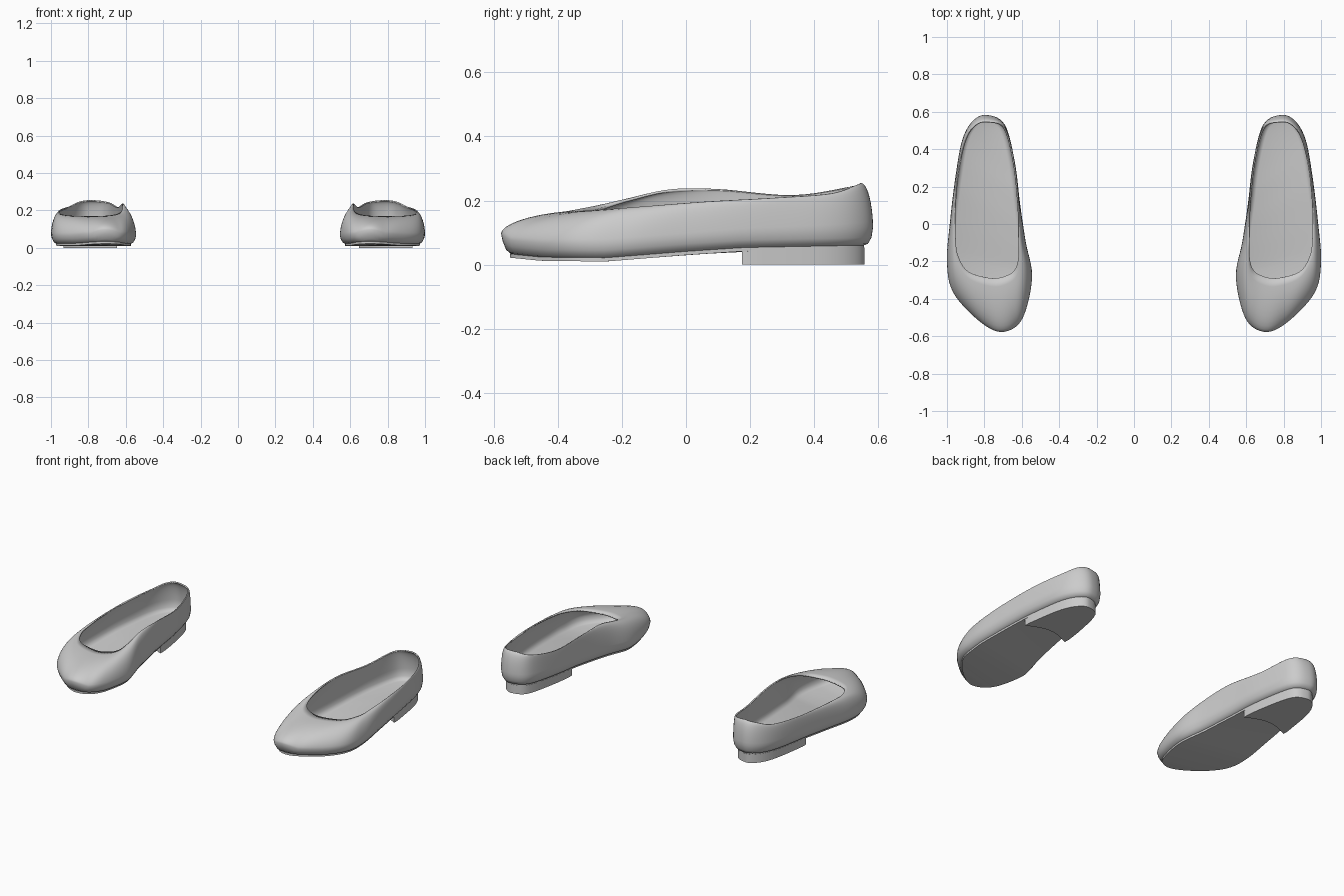
import bpy, bmesh, math
from mathutils import Vector

cube = bpy.data.objects.get("Cube")
if cube:
    bpy.data.objects.remove(cube)

N = 96  # points around each ring

# One flat grey for the whole pair
grey = bpy.data.materials.new("light grey")
grey.use_nodes = True
grey.diffuse_color = (0.6, 0.6, 0.6, 1)
grey.node_tree.nodes["Principled BSDF"].inputs["Base Color"].default_value = (0.6, 0.6, 0.6, 1)

# Widest outline of the left shoe: heel, outer side, toe, inner side
outline = [(.785, .583), (.86, .553), (.918, .45), (.955, .25), (.985, 0), (1, -.2),
           (.97, -.36), (.85, -.5), (.73, -.575), (.63, -.548), (.575, -.45),
           (.545, -.27), (.578, -.1), (.608, .1), (.637, .33), (.69, .53)]
# Edge of the foot opening, matched point for point
opening = [(.775, .545, .255), (.845, .53, .248), (.9, .45, .222), (.94, .28, .209),
           (.955, .08, .198), (.953, -.08, .186), (.94, -.17, .178), (.885, -.255, .171),
           (.76, -.29, .169), (.68, -.275, .174), (.635, -.24, .186), (.618, -.17, .208),
           (.618, -.05, .235), (.617, .1, .236), (.64, .33, .217), (.69, .51, .243)]
# Underside height along the shoe (y, z)
arch = [(-.58, .045), (-.55, .022), (-.45, .012), (-.25, .01), (-.1, .022),
        (0, .03), (.18, .042), (.6, .05)]


def sole_z(y):
    for (y0, z0), (y1, z1) in zip(arch, arch[1:]):
        if y <= y1:
            return z0 + (z1 - z0) * max(0, y - y0) / (y1 - y0)
    return arch[-1][1]


def smooth_loop(points):
    """Closed Catmull-Rom curve through the points, N samples."""
    pts = [Vector(p).to_3d() for p in points]
    n, out = len(pts), []
    for k in range(N):
        i, t = divmod(k * n / N, 1)
        a, b, c, d = (pts[(int(i) + o) % n] for o in (-1, 0, 1, 2))
        out.append(b + (c - a) * (t / 2) + (2 * a - 5 * b + 4 * c - d) * (t * t / 2)
                   + (3 * b - a - 3 * c + d) * (t ** 3 / 2))
    return out


def inset(ring, amount):
    out = []
    for i, p in enumerate(ring):
        t = (ring[(i + 1) % N] - ring[i - 1]).normalized()
        out.append(p + Vector((t.y, -t.x, 0)) * amount)
    return out


def lifted(ring, rise):
    return [Vector((p.x, p.y, sole_z(p.y) + rise)) for p in ring]


def cap(bm, ring):
    """Close a ring with strips running across the shoe."""
    h = N // 2
    for j in range(h):
        quad = [ring[j], ring[j + 1], ring[(N - j - 1) % N], ring[(N - j) % N]]
        bm.faces.new(list(dict.fromkeys(quad)))


def finish(name, bm, thickness=0, angle=40):
    bmesh.ops.recalc_face_normals(bm, faces=bm.faces)
    mesh = bpy.data.meshes.new(name)
    bm.to_mesh(mesh)
    bm.free()
    mesh.materials.append(grey)
    obj = bpy.data.objects.new(name, mesh)
    bpy.context.collection.objects.link(obj)
    bpy.ops.object.select_all(action='DESELECT')
    obj.select_set(True)
    bpy.context.view_layer.objects.active = obj
    bpy.ops.object.shade_smooth_by_angle(angle=math.radians(angle))
    if thickness:
        obj.modifiers.new("lining", 'SOLIDIFY').thickness = thickness
    obj.modifiers.new("pair", 'MIRROR').use_mirror_merge = False


def loft(name, rings, top=False, thickness=0, angle=40):
    bm = bmesh.new()
    loops = [[bm.verts.new(p) for p in r] for r in rings]
    for a, b in zip(loops, loops[1:]):
        for i in range(N):
            j = (i + 1) % N
            bm.faces.new((a[i], a[j], b[j], b[i]))
    cap(bm, loops[0])
    if top:
        cap(bm, loops[-1])
    finish(name, bm, thickness, angle)


wide = smooth_loop(outline)
rim = smooth_loop(opening)

# Upper: rounded sides rolling in to the rim, with a thin lining
rings = [lifted(inset(wide, .035), .009), lifted(inset(wide, .016), .016),
         lifted(inset(wide, .005), .035)]
STEPS = 10
for k in range(STEPS + 1):
    s = k / STEPS * math.pi / 2
    ring = []
    for p, r in zip(wide, rim):
        mid = sole_z(p.y) + .055 + .02 * max(0, p.y)
        q = p.lerp(r, 1 - math.cos(s))
        q.z = mid + (r.z - mid) * math.sin(s) ** 1.12
        ring.append(q)
    rings.append(ring)
loft("shoe_upper", rings, thickness=.008, angle=60)

# Thin outsole
edge = inset(wide, .028)
loft("outsole", [lifted(edge, 0), lifted(edge, .012)], top=True)

# Low heel block with a concave front
FRONT = .175
heel_edge = [p for p in inset(wide, .027) if p.y > FRONT]
split = next(i for i, p in enumerate(heel_edge) if p.x < .78 and i > 3)
outer, inner = heel_edge[:split], heel_edge[split:]
a = Vector((outer[-1].x, FRONT, 0))
b = Vector((inner[0].x, FRONT, 0))
curve = [a.lerp(b, t / 12) + Vector((0, .045 * math.sin(math.pi * t / 12), 0)) for t in range(13)]
shape = outer + curve + inner
bm = bmesh.new()
low = [bm.verts.new((p.x, p.y, 0)) for p in shape]
high = [bm.verts.new((p.x, p.y, sole_z(p.y) + .004)) for p in shape]
for i in range(len(shape)):
    j = (i + 1) % len(shape)
    bm.faces.new((low[i], low[j], high[j], high[i]))
bm.faces.new(low)
bm.faces.new(high)
finish("heel_block", bm)
